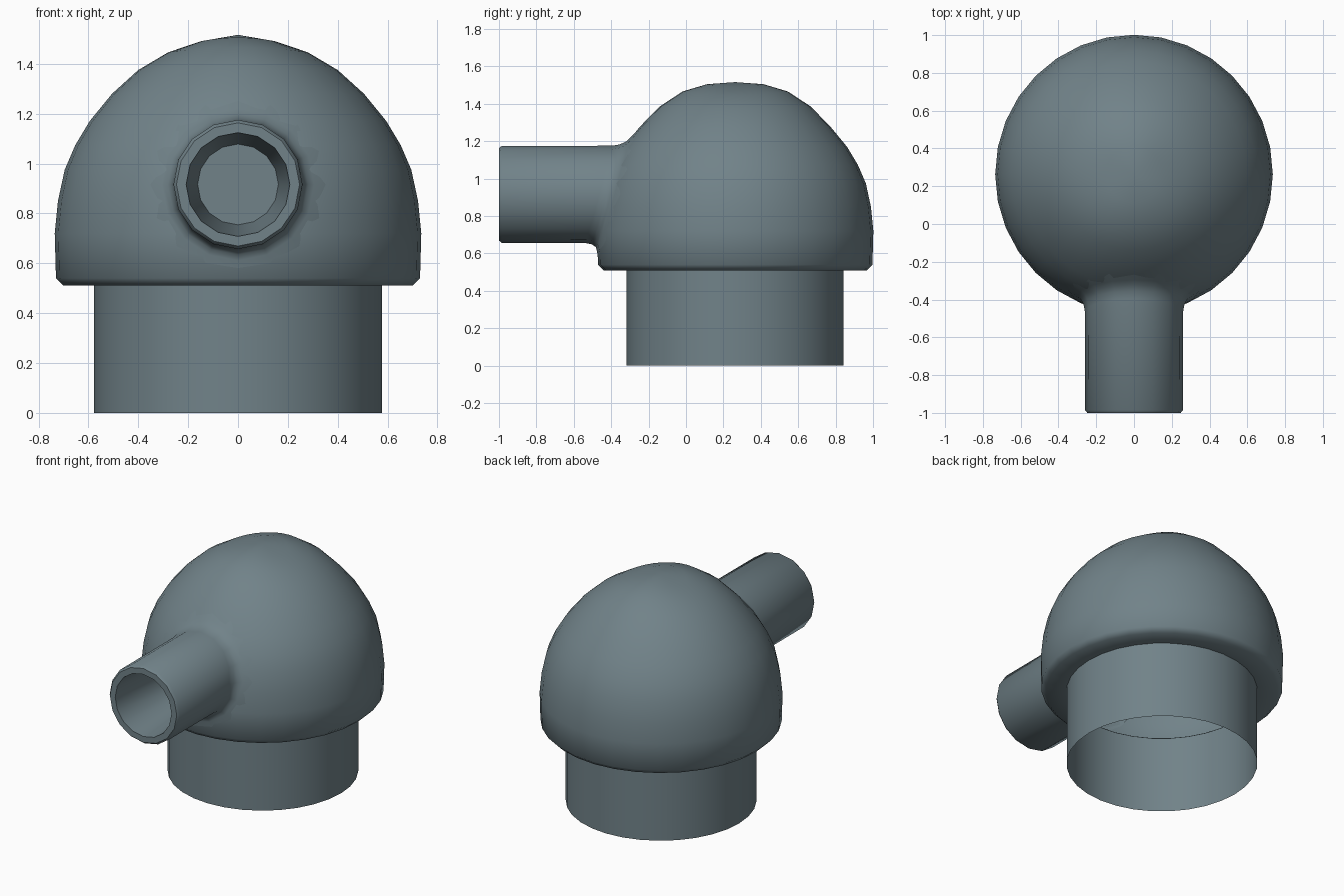
import bpy, bmesh, math

if "Cube" in bpy.data.objects:
    bpy.data.objects.remove(bpy.data.objects["Cube"])

CY = 0.263      # y of the vertical axis shared by dome and collar
SY = 1.005      # the body is very slightly longer front to back
BZ = 0.916      # height of the barrel axis

paint = bpy.data.materials.new("blue_grey_paint")
paint.diffuse_color = (0.165, 0.225, 0.25, 1)
paint.use_nodes = True
paint.node_tree.nodes["Principled BSDF"].inputs["Base Color"].default_value = paint.diffuse_color


def skin(name, rings, cap_start=False, tip=None, angle=50):
    """Join rings of points into a smooth-shaded tube."""
    bm = bmesh.new()
    loops = [[bm.verts.new(p) for p in ring] for ring in rings]
    n = len(loops[0])
    for a, b in zip(loops, loops[1:]):
        for j in range(n):
            k = (j + 1) % n
            bm.faces.new((a[j], a[k], b[k], b[j]))
    if cap_start:
        bm.faces.new(loops[0][::-1])
    if tip:
        t = bm.verts.new(tip)
        for j in range(n):
            bm.faces.new((loops[-1][j], loops[-1][(j + 1) % n], t))
    me = bpy.data.meshes.new(name)
    bm.to_mesh(me)
    bm.free()
    me.materials.append(paint)
    ob = bpy.data.objects.new(name, me)
    bpy.context.collection.objects.link(ob)
    bpy.ops.object.select_all(action='DESELECT')
    ob.select_set(True)
    bpy.context.view_layer.objects.active = ob
    bpy.ops.object.shade_smooth_by_angle(angle=math.radians(angle))
    return ob


def upright(r, z, lift=0, n=32):
    """Level ring; lift raises its front and back into a slight ridge."""
    angles = [2 * math.pi * i / n for i in range(n)]
    return [(r * math.cos(a), CY + SY * r * math.sin(a),
             z + lift * math.sin(a) ** 2) for a in angles]


# Dome: flat underside, chamfered lip, rounded top with a faint ridge
dome = [(0.575, 0.51), (0.70, 0.51), (0.73, 0.54), (0.735, 0.72),
        (0.722, 0.85), (0.695, 0.975), (0.652, 1.075), (0.595, 1.17),
        (0.505, 1.28), (0.40, 1.375, 0.012), (0.28, 1.446, 0.020),
        (0.15, 1.490, 0.015)]
skin("dome", [upright(*p) for p in dome], tip=(0, CY, 1.516))

# Collar: open cylinder under the dome
skin("base_collar", [upright(0.577, 0), upright(0.577, 0.51)])


def dome_front(x, z):
    """y of the dome's front surface at the given x and z."""
    for (r0, z0), (r1, z1) in zip(dome[2:8], dome[3:9]):
        if z0 <= z <= z1:
            r = r0 + (r1 - r0) * (z - z0) / (z1 - z0)
            return CY - SY * math.sqrt(r * r - x * x)


def barrel_ring(r, y=None, gap=0, n=16):
    """Ring round the barrel axis, at fixed y or following the dome."""
    pts = []
    for i in range(n):
        a = 2 * math.pi * i / n
        x, z = r * math.sin(a), BZ + r * math.cos(a)
        pts.append((x, dome_front(x, z) - gap if y is None else y, z))
    return pts


# Barrel: tapered blind bore, rounded rim, fillet flowing onto the dome
skin("barrel", [
    barrel_ring(0.162, -0.5), barrel_ring(0.208, -1.0),
    barrel_ring(0.247, -1.0), barrel_ring(0.259, -0.985),
    barrel_ring(0.260, gap=0.065), barrel_ring(0.267, gap=0.03),
    barrel_ring(0.282, gap=0.009), barrel_ring(0.305, gap=0.003),
    barrel_ring(0.335, gap=0.0), barrel_ring(0.36, gap=-0.005),
], cap_start=True)
